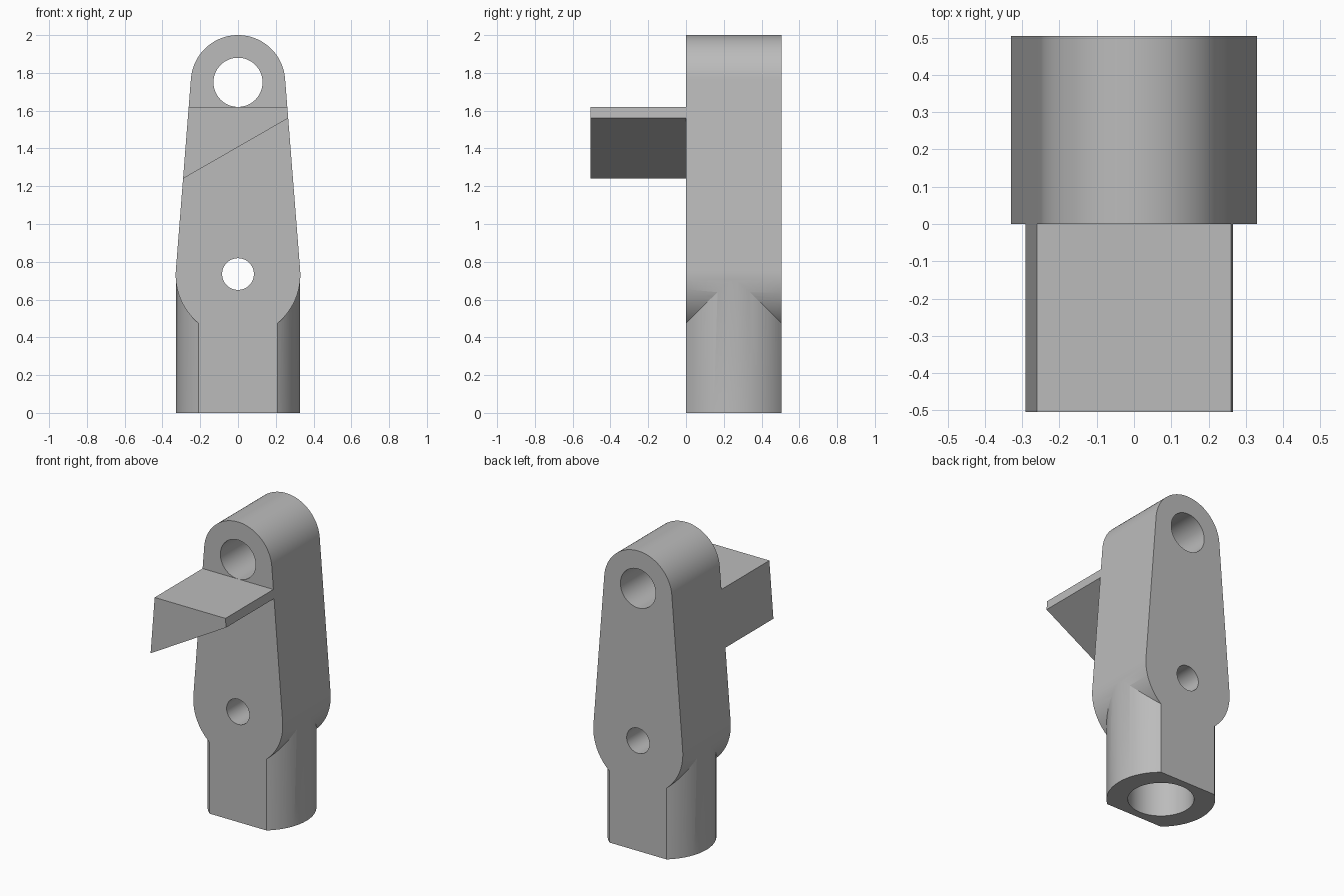
import bpy, bmesh
from math import sin, cos, pi, asin, radians

old = bpy.data.objects.get("Cube")
if old:
    bpy.data.objects.remove(old, do_unlink=True)

DEPTH = 0.505
TOP_Z, TOP_R = 1.75, 0.25
LOW_Z, LOW_R = 0.73, 0.33
TILT = asin((LOW_R - TOP_R) / (TOP_Z - LOW_Z))

grey = bpy.data.materials.new("light grey")
grey.use_nodes = True
colour = (0.5, 0.5, 0.5, 1)
grey.diffuse_color = colour
grey.node_tree.nodes["Principled BSDF"].inputs["Base Color"].default_value = colour


def prism(name, points, start, end, axis="y"):
    """Extrude a flat outline along y (outline in x, z) or z (outline in x, y)."""
    bm = bmesh.new()
    place = (lambda p, d: (p[0], d, p[1])) if axis == "y" else (lambda p, d: (p[0], p[1], d))
    face = bm.faces.new([bm.verts.new(place(p, start)) for p in points])
    new = bmesh.ops.extrude_face_region(bm, geom=[face])["geom"]
    shift = (0, end - start, 0) if axis == "y" else (0, 0, end - start)
    bmesh.ops.translate(bm, vec=shift, verts=[v for v in new if isinstance(v, bmesh.types.BMVert)])
    bmesh.ops.recalc_face_normals(bm, faces=bm.faces)
    mesh = bpy.data.meshes.new(name)
    bm.to_mesh(mesh)
    bm.free()
    mesh.materials.append(grey)
    obj = bpy.data.objects.new(name, mesh)
    bpy.context.collection.objects.link(obj)
    return obj


def arc(cx, cy, r, a0=0.0, a1=2 * pi, n=96):
    closed = a1 - a0 > 2 * pi - 0.001
    steps = n if closed else n + 1
    return [(cx + r * cos(a0 + (a1 - a0) * i / n), cy + r * sin(a0 + (a1 - a0) * i / n))
            for i in range(steps)]


def combine(target, tool, operation):
    mod = target.modifiers.new("shape", "BOOLEAN")
    mod.operation, mod.object, mod.solver = operation, tool, "EXACT"
    bpy.context.view_layer.objects.active = target
    bpy.ops.object.modifier_apply(modifier=mod.name)
    bpy.data.objects.remove(tool, do_unlink=True)


def side_x(z):
    """Half width of the tapered arm at height z."""
    return (LOW_R - (z - LOW_Z) * sin(TILT)) / cos(TILT)


# Tapered arm with rounded ends
outline = (arc(0, TOP_Z, TOP_R, TILT, pi - TILT, 64)
           + arc(0, LOW_Z, LOW_R, pi - TILT, 2 * pi + TILT, 64))
body = prism("arm_and_socket", outline, -0.1, DEPTH + 0.1)

# Round socket, trimmed flat with the arm at front and back
socket = prism("socket", arc(0, DEPTH / 2, LOW_R - 0.0015), 0, LOW_Z, "z")
combine(body, socket, "UNION")
slab = prism("slab", [(-1, -1), (1, -1), (1, 3), (-1, 3)], 0, DEPTH)
combine(body, slab, "INTERSECT")

# Cross holes and socket bore
for z, r in ((TOP_Z, 0.13), (0.735, 0.084)):
    combine(body, prism("hole", arc(0, z, r, n=64), -0.3, 0.9), "DIFFERENCE")
combine(body, prism("bore", arc(0, DEPTH / 2, 0.2), -0.2, 0.5, "z"), "DIFFERENCE")

# Wedge shelf on the front
corners = [(-1, 1.24), (1, 1.56), (1, 1.62), (-1, 1.62)]
shelf = prism("wedge_shelf", [(s * side_x(z), z) for s, z in corners], -DEPTH, 0)

# Smooth rounded surfaces, sharp edges kept
bpy.ops.object.select_all(action="DESELECT")
body.select_set(True)
bpy.context.view_layer.objects.active = body
bpy.ops.object.shade_smooth_by_angle(angle=radians(20))
